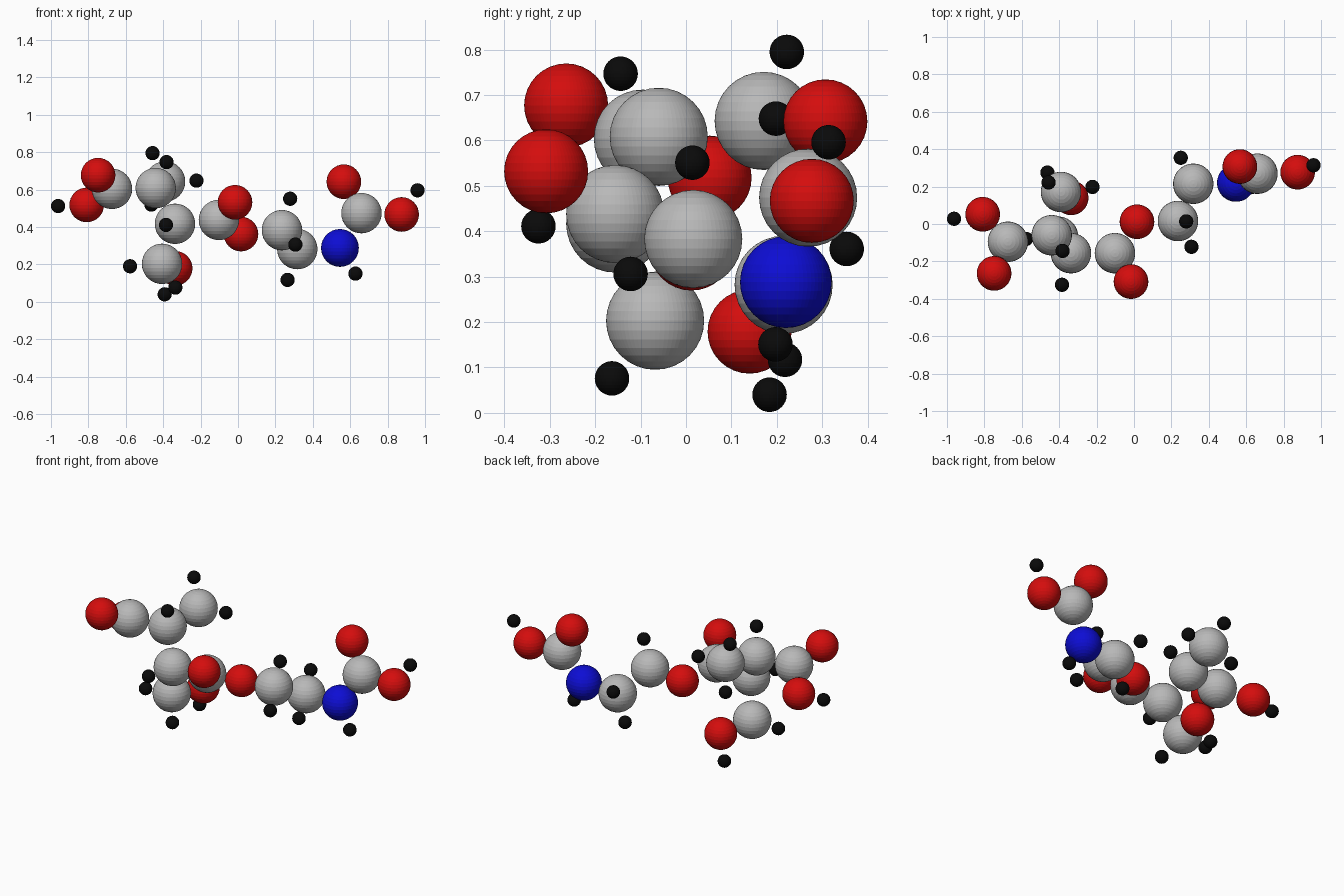
import bpy
import bmesh


def material(name, rgb):
    m = bpy.data.materials.new(name)
    m.diffuse_color = (*rgb, 1)
    return m


def ball_mesh(name, radius, mat):
    """One shared faceted ball per kind of atom."""
    me = bpy.data.meshes.new(name)
    bm = bmesh.new()
    bmesh.ops.create_uvsphere(bm, u_segments=64, v_segments=16, radius=radius)
    bm.to_mesh(me)
    bm.free()
    me.materials.append(mat)
    return me


def place(name, mesh, points):
    for i, p in enumerate(points, 1):
        ob = bpy.data.objects.new(f"{name}_{i}", mesh)
        ob.location = p
        bpy.context.collection.objects.link(ob)


grey = material("grey", (0.48, 0.48, 0.48))
red = material("red", (0.66, 0.004, 0.004))
blue = material("blue", (0.004, 0.004, 0.66))
black = material("black", (0.003, 0.003, 0.003))

# Carbon: large grey balls
place("carbon", ball_mesh("carbon", 0.108, grey), [
    (-.674, -.095, .604), (-.44, -.06, .608), (-.39, .171, .643),
    (-.337, -.156, .417), (-.102, -.156, .438), (-.406, -.068, .203),
    (.235, .016, .383), (.317, .215, .282), (.66, .269, .474)])

# Oxygen: red balls
place("oxygen", ball_mesh("oxygen", 0.0925, red), [
    (-.748, -.264, .677), (-.809, .052, .518), (-.336, .14, .179),
    (-.016, -.308, .532), (.016, .012, .362), (.566, .307, .642),
    (.875, .277, .467)])

# Nitrogen: blue ball
place("nitrogen", ball_mesh("nitrogen", 0.101, blue), [(.545, .22, .288)])

# Hydrogen: small black balls
place("hydrogen", ball_mesh("hydrogen", 0.038, black), [
    (-.962, .028, .512), (-.457, .222, .795), (-.382, -.144, .747),
    (-.222, .198, .648), (-.463, .275, .52), (-.385, -.325, .411),
    (-.577, -.08, .19), (-.335, -.163, .076), (-.392, .184, .04),
    (.279, .014, .551), (.307, -.122, .306), (.265, .218, .117),
    (.25, .354, .361), (.628, .197, .151), (.96, .314, .596)])
